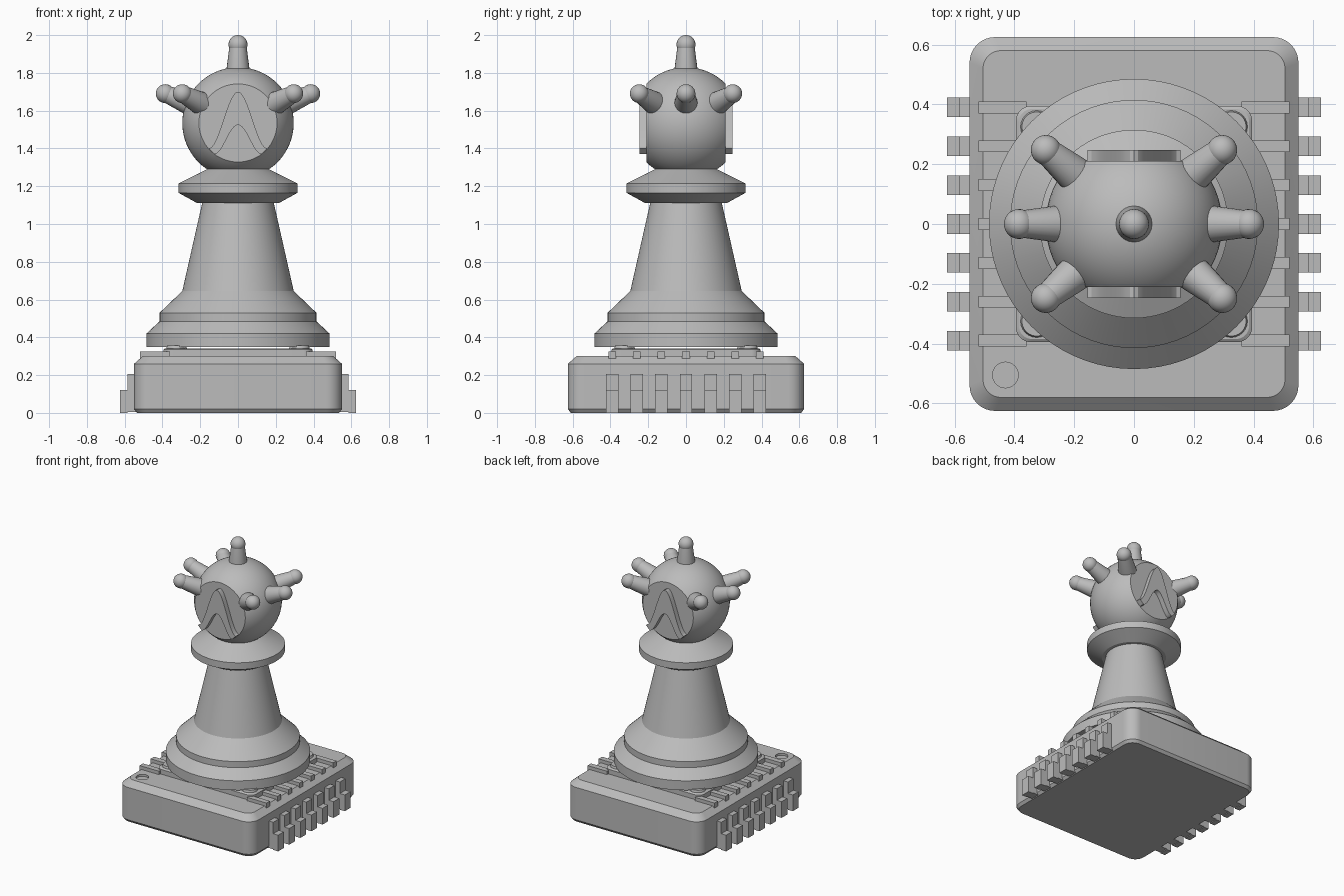
import bpy, bmesh, math
from mathutils import Vector, Matrix

if "Cube" in bpy.data.objects:
    bpy.data.objects.remove(bpy.data.objects["Cube"], do_unlink=True)

GREY = (0.5, 0.5, 0.5, 1)
grey = bpy.data.materials.new("plain grey")
grey.use_nodes = True
grey.diffuse_color = GREY
grey.node_tree.nodes["Principled BSDF"].inputs["Base Color"].default_value = GREY


def finish(bm, name, smooth=True):
    """Turn a bmesh into a named, shaded object."""
    bmesh.ops.recalc_face_normals(bm, faces=bm.faces)
    mesh = bpy.data.meshes.new(name)
    bm.to_mesh(mesh)
    bm.free()
    mesh.materials.append(grey)
    ob = bpy.data.objects.new(name, mesh)
    bpy.context.collection.objects.link(ob)
    bpy.ops.object.select_all(action="DESELECT")
    ob.select_set(True)
    bpy.context.view_layer.objects.active = ob
    if smooth:
        bpy.ops.object.shade_smooth_by_angle(angle=math.radians(25))
    return ob


def loft(bm, rings):
    """Skin a stack of closed rings and cap both ends."""
    loops = [[bm.verts.new(p) for p in ring] for ring in rings]
    n = len(loops[0])
    for a, b in zip(loops, loops[1:]):
        for i in range(n):
            j = (i + 1) % n
            bm.faces.new((a[i], a[j], b[j], b[i]))
    bm.faces.new(loops[0][::-1])
    bm.faces.new(loops[-1])


def circle(r, z, n=72):
    return [(r * math.cos(t * math.tau / n), r * math.sin(t * math.tau / n), z)
            for t in range(n)]


def rounded_rect(hx, hy, r, z, steps=8):
    pts = []
    for q, (sx, sy) in enumerate(((1, 1), (-1, 1), (-1, -1), (1, -1))):
        for i in range(steps + 1):
            a = (q + i / steps) * math.pi / 2
            pts.append((sx * (hx - r) + r * math.cos(a),
                        sy * (hy - r) + r * math.sin(a), z))
    return pts


def box(bm, x0, x1, y0, y1, z0, z1):
    centre = Vector((x0 + x1, y0 + y1, z0 + z1)) / 2
    size = Matrix.Diagonal((x1 - x0, y1 - y0, z1 - z0, 1))
    bmesh.ops.create_cube(bm, size=1, matrix=Matrix.Translation(centre) @ size)


# Block base with chamfered rims
bm = bmesh.new()
loft(bm, [rounded_rect(0.535, 0.61, 0.07, 0), rounded_rect(0.55, 0.625, 0.085, 0.02),
          rounded_rect(0.55, 0.625, 0.085, 0.26), rounded_rect(0.505, 0.58, 0.06, 0.30)])
base = finish(bm, "base_block")

# Round dimple in one corner of the base
bm = bmesh.new()
loft(bm, [[(x - 0.43, y - 0.505, z) for x, y, z in circle(0.043, h, 32)]
          for h in (0.285, 0.35)])
cutter = finish(bm, "dimple_cutter", False)
cutter.hide_render = True
cut = base.modifiers.new("dimple", "BOOLEAN")
cut.operation, cut.solver, cut.object = "DIFFERENCE", "EXACT", cutter
bpy.context.view_layer.objects.active = base
bpy.ops.object.modifier_apply(modifier=cut.name)
bpy.data.objects.remove(cutter, do_unlink=True)

# Stepped pins and flat strips along both long sides
for side, s in (("left", 1), ("right", -1)):
    pins, strips = bmesh.new(), bmesh.new()
    for k in range(-3, 4):
        y = k * 0.13
        box(pins, *sorted((s * 0.53, s * 0.585)), y - 0.033, y + 0.033, 0.005, 0.205)
        box(pins, *sorted((s * 0.585, s * 0.625)), y - 0.033, y + 0.033, 0.0, 0.12)
        box(strips, *sorted((s * 0.36, s * 0.52)), y - 0.02, y + 0.02, 0.285, 0.325)
    finish(pins, side + "_pins", False)
    finish(strips, side + "_strips", False)

# Thin square plate with raised corner pads
bm = bmesh.new()
loft(bm, [rounded_rect(0.395, 0.395, 0.05, 0.29), rounded_rect(0.395, 0.395, 0.05, 0.335),
          rounded_rect(0.385, 0.385, 0.045, 0.342)])
for sx in (1, -1):
    for sy in (1, -1):
        loft(bm, [[(x + sx * 0.325, y + sy * 0.325, z) for x, y, z in circle(r, h, 24)]
                  for r, h in ((0.055, 0.34), (0.05, 0.358))])
finish(bm, "mounting_plate")

# Turned body with its collar
bm = bmesh.new()
profile = [(0.485, 0.35), (0.485, 0.42), (0.415, 0.485), (0.415, 0.53), (0.295, 0.645),
           (0.19, 1.11), (0.215, 1.11), (0.315, 1.165), (0.315, 1.215), (0.165, 1.29)]
loft(bm, [circle(r, z) for r, z in profile])
finish(bm, "turned_body")

# Ball head, sliced flat at the front, back and neck
HEAD = Vector((0, 0, 1.535))
R = 0.295
bm = bmesh.new()
bmesh.ops.create_uvsphere(bm, u_segments=64, v_segments=40, radius=R,
                          matrix=Matrix.Translation(HEAD))
for point, normal in (((0, -0.21, 0), (0, -1, 0)), ((0, 0.21, 0), (0, 1, 0)),
                      ((0, 0, 1.285), (0, 0, -1))):
    bmesh.ops.bisect_plane(bm, geom=bm.verts[:] + bm.edges[:] + bm.faces[:],
                           plane_co=point, plane_no=normal, clear_outer=True)
    bmesh.ops.holes_fill(bm, edges=[e for e in bm.edges if e.is_boundary])
finish(bm, "head")

# Raised bell-shaped arch on both flat faces
N = 24
xs = [i / N * 2 - 1 for i in range(N + 1)]
outer = [(0.155 * t, 1.40 + 0.15 * (1 + math.cos(math.pi * t))) for t in xs]
inner = [(0.125 * t, 1.37 + 0.0775 * (1 + math.cos(math.pi * t))) for t in xs]
for name, s in (("front_arch", -1), ("back_arch", 1)):
    bm = bmesh.new()
    rows = [[bm.verts.new((x, s * y, z)) for x, z in curve]
            for curve, y in ((outer, 0.2), (outer, 0.247), (inner, 0.247), (inner, 0.2))]
    for a, b in zip(rows, rows[1:] + rows[:1]):
        for i in range(N):
            bm.faces.new((a[i], a[i + 1], b[i + 1], b[i]))
    for end in (0, N):
        bm.faces.new([row[end] for row in rows])
    finish(bm, name)

# Ball-tipped studs: one on top and six around
directions = [Vector((0, 0, 1))]
for degrees in (0, 40, 140, 180, 220, 320):
    a = math.radians(degrees)
    directions.append(Vector((0.385 * math.cos(a), 0.385 * math.sin(a), 0.155)).normalized())
for i, d in enumerate(directions):
    bm = bmesh.new()
    loft(bm, [circle(0.061, 0.25, 24), circle(0.061, 0.285, 24), circle(0.044, 0.415, 24)])
    bmesh.ops.create_uvsphere(bm, u_segments=24, v_segments=16, radius=0.05,
                              matrix=Matrix.Translation((0, 0, 0.415)))
    turn = Vector((0, 0, 1)).rotation_difference(d).to_matrix().to_4x4()
    bm.transform(Matrix.Translation(HEAD) @ turn)
    finish(bm, "top_stud" if i == 0 else f"side_stud_{i}")
